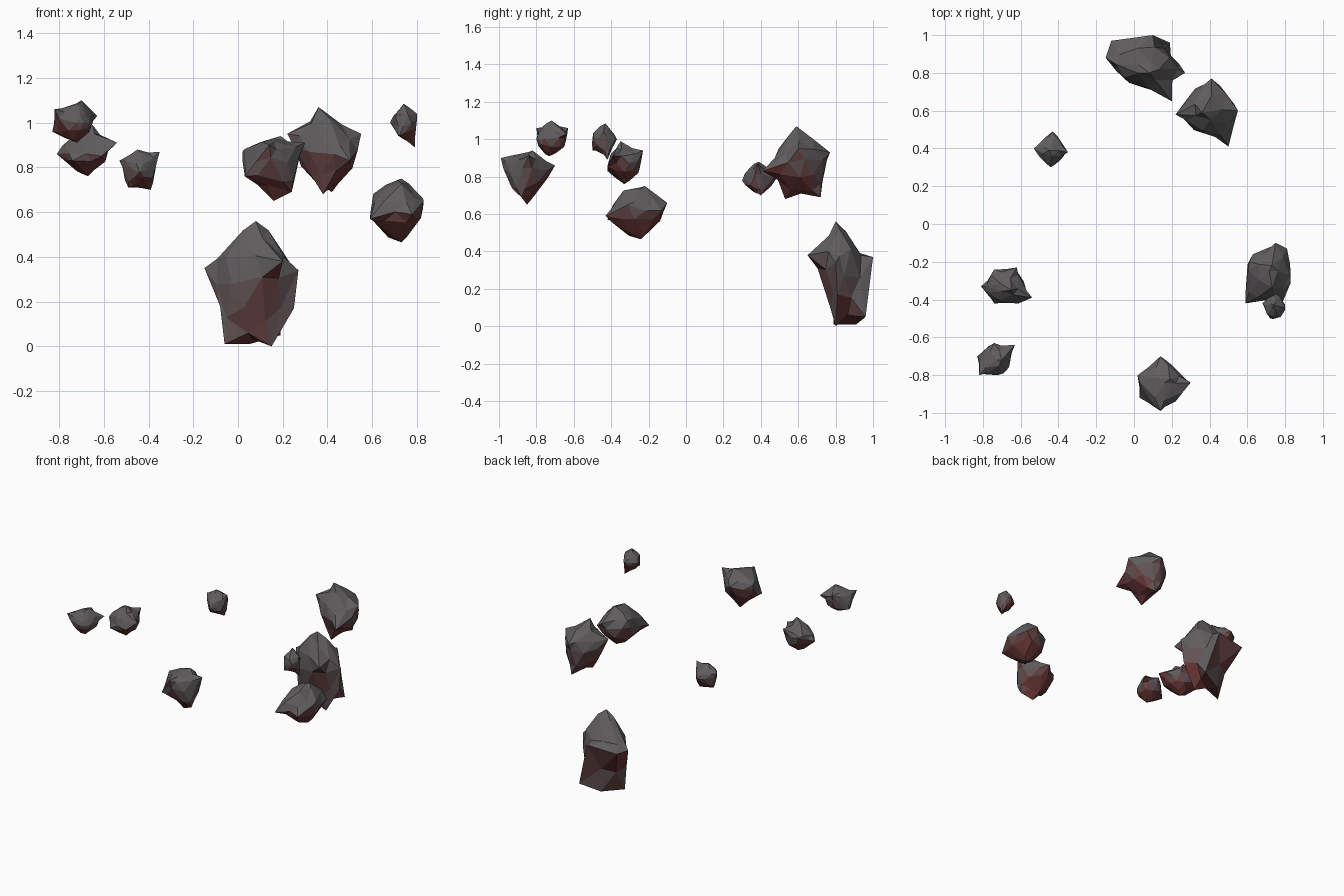
import bpy, bmesh, random
from mathutils import Vector

random.seed(4)


def material(name, rgb):
    m = bpy.data.materials.new(name)
    m.diffuse_color = (*rgb, 1)
    return m


# Grey stone that turns rusty red on the undersides
MATS = [material("grey_stone", (0.115, 0.108, 0.112)),
        material("warm_grey_stone", (0.12, 0.085, 0.087)),
        material("rusty_stone", (0.13, 0.055, 0.055)),
        material("red_underside", (0.135, 0.036, 0.034))]


def rock(name, centre, radii, peaks):
    """Faceted ellipsoid whose nearest corners are pulled out to the peaks."""
    bm = bmesh.new()
    bmesh.ops.create_icosphere(bm, subdivisions=2, radius=1)
    bm.verts.ensure_lookup_table()
    c, r = Vector(centre), Vector(radii)
    unit = {v: v.co.copy() for v in bm.verts}
    for v in bm.verts:
        k = random.uniform(0.9, 1.06)
        v.co = c + Vector([a * b * k for a, b in zip(v.co, r)])
    pulled = set()
    for p in peaks:
        p = Vector(p)
        d = Vector([a / b for a, b in zip(p - c, r)]).normalized()
        best = max((v for v in bm.verts if v not in pulled),
                   key=lambda v: unit[v].dot(d))
        best.co = p
        pulled.add(best)
    # Let the corners around each peak follow it part of the way
    moves = {}
    for v in bm.verts:
        near = [e.other_vert(v).co for e in v.link_edges
                if e.other_vert(v) in pulled]
        if near and v not in pulled:
            mean = sum(near, Vector()) / len(near)
            moves[v] = v.co.lerp(mean, 0.3)
    for v, co in moves.items():
        v.co = co
    # Colour by how far each facet faces down
    bm.normal_update()
    for f in bm.faces:
        z = f.normal.z
        f.material_index = 0 if z > -0.05 else 1 if z > -0.22 else 2 if z > -0.45 else 3
    me = bpy.data.meshes.new(name)
    bm.to_mesh(me)
    bm.free()
    for m in MATS:
        me.materials.append(m)
    bpy.context.collection.objects.link(bpy.data.objects.new(name, me))


# Large standing boulder at the back
rock("standing_boulder", (.07, .83, .28), (.165, .10, .25),
     [(.08, .80, .56), (-.15, .88, .35), (.20, .65, .38), (.10, 1.0, .37),
      (.27, .80, .34), (-.06, .79, .01), (.15, .80, 0), (.19, .96, .05),
      (-.12, .97, .35), (.05, .91, .01), (.25, .81, .17), (-.08, .80, .18)])

# Floating rocks
rock("back_floating_rock", (.40, .61, .87), (.14, .14, .15),
     [(.36, .59, 1.07), (.22, .58, .95), (.50, .41, .83), (.55, .60, .95),
      (.41, .77, .93), (.42, .72, .69), (.38, .53, .68)])
rock("front_floating_rock", (.15, -.85, .82), (.13, .12, .12),
     [(.16, -.85, .65), (.14, -.99, .90), (.14, -.70, .86), (.30, -.84, .91),
      (.02, -.80, .87), (.19, -.82, .94), (.24, -.88, .69), (.03, -.92, .76)])
rock("right_floating_rock", (.71, -.26, .61), (.12, .14, .13),
     [(.59, -.42, .57), (.78, -.43, .59), (.73, -.22, .75), (.75, -.10, .66),
      (.83, -.31, .65), (.73, -.24, .465), (.61, -.20, .68), (.81, -.13, .62)])
rock("right_pebble", (.745, -.44, 1.0), (.055, .065, .07),
     [(.79, -.42, .89), (.80, -.44, 1.04), (.74, -.43, 1.085),
      (.68, -.42, 1.0), (.72, -.50, .94), (.75, -.37, 1.0)])
rock("left_floating_rock", (-.68, -.33, .87), (.11, .09, .09),
     [(-.81, -.33, .86), (-.54, -.39, .91), (-.67, -.33, .76), (-.65, -.35, .99),
      (-.62, -.23, .94), (-.74, -.42, .83), (-.61, -.42, .85), (-.74, -.24, .90)])
rock("left_front_rock", (-.735, -.72, 1.0), (.09, .085, .085),
     [(-.63, -.64, 1.03), (-.82, -.80, 1.06), (-.72, -.73, .91), (-.70, -.72, 1.1),
      (-.83, -.70, .96), (-.69, -.79, 1.0), (-.74, -.63, 1.06)])
rock("left_back_pebble", (-.44, .39, .79), (.075, .08, .08),
     [(-.53, .40, .83), (-.35, .38, .87), (-.45, .39, .88), (-.44, .30, .78),
      (-.43, .49, .80), (-.49, .38, .71), (-.39, .40, .70)])
